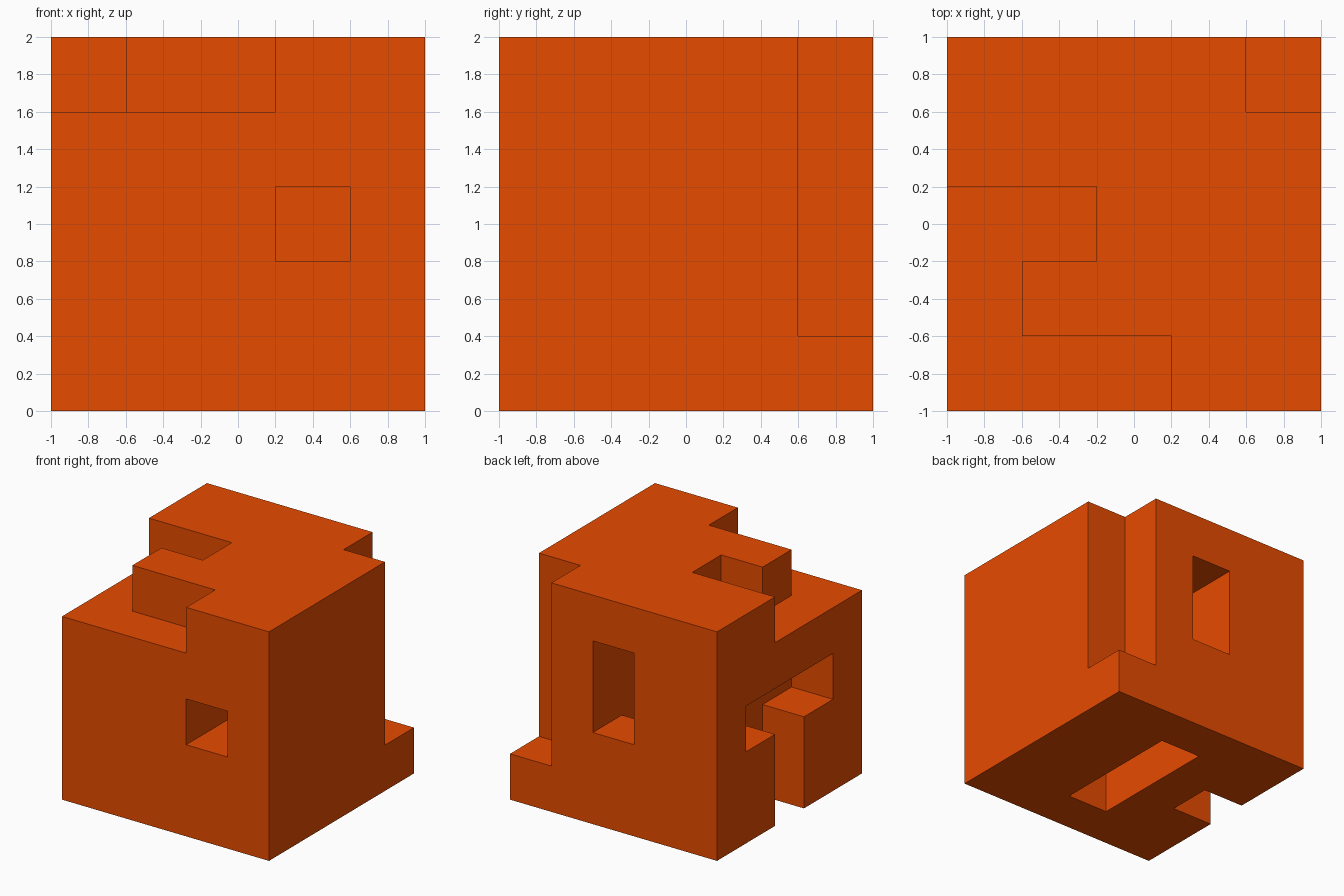
import bpy, bmesh
from mathutils import Vector

if "Cube" in bpy.data.objects:
    bpy.data.objects.remove(bpy.data.objects["Cube"])

N = 5            # cells per side
S = 2.0 / N      # cell size

# Carved boxes as (first cell, last cell) in x, y, z
CUTS = [
    ((4, 4, 1), (4, 4, 4)),   # back right corner notch
    ((0, 0, 4), (2, 0, 4)),   # top step, front
    ((0, 1, 4), (0, 1, 4)),   # top step, left
    ((0, 2, 4), (1, 2, 4)),   # top step, inner bay
    ((3, 0, 2), (3, 1, 2)),   # front tunnel
    ((2, 4, 2), (2, 4, 3)),   # back window
    ((2, 3, 0), (2, 3, 3)),   # shaft behind the back window
    ((2, 1, 0), (2, 3, 0)),   # bottom slot
    ((0, 1, 2), (0, 3, 2)),   # left slot, crossbar
    ((0, 2, 0), (0, 2, 1)),   # left slot, stem
]


def is_solid(c):
    if not all(0 <= v < N for v in c):
        return False
    return not any(all(a[n] <= c[n] <= b[n] for n in range(3)) for a, b in CUTS)


# Skin every exposed cell side with a quad
bm = bmesh.new()
cells = [(i, j, k) for i in range(N) for j in range(N) for k in range(N)]
for c in filter(is_solid, cells):
    for axis in range(3):
        for side in (-1, 1):
            nb = list(c)
            nb[axis] += side
            if is_solid(nb):
                continue
            u, v = (axis + 1) % 3, (axis + 2) % 3
            quad = []
            for du, dv in ((0, 0), (1, 0), (1, 1), (0, 1)):
                p = Vector(c)
                p[axis] += (side + 1) // 2
                p[u] += du
                p[v] += dv
                quad.append(bm.verts.new(p * S - Vector((1, 1, 0))))
            bm.faces.new(quad if side > 0 else quad[::-1])

# Weld the skin and merge coplanar quads
bmesh.ops.remove_doubles(bm, verts=bm.verts, dist=0.001)
bmesh.ops.dissolve_limit(bm, angle_limit=0.02, verts=bm.verts, edges=bm.edges)

mesh = bpy.data.meshes.new("carved_block")
bm.to_mesh(mesh)
bm.free()

mat = bpy.data.materials.new("bright orange")
mat.diffuse_color = (0.8, 0.07, 0.0, 1.0)
mat.use_nodes = True
mat.node_tree.nodes["Principled BSDF"].inputs["Base Color"].default_value = mat.diffuse_color
mesh.materials.append(mat)
block = bpy.data.objects.new("carved_block", mesh)
bpy.context.collection.objects.link(block)
